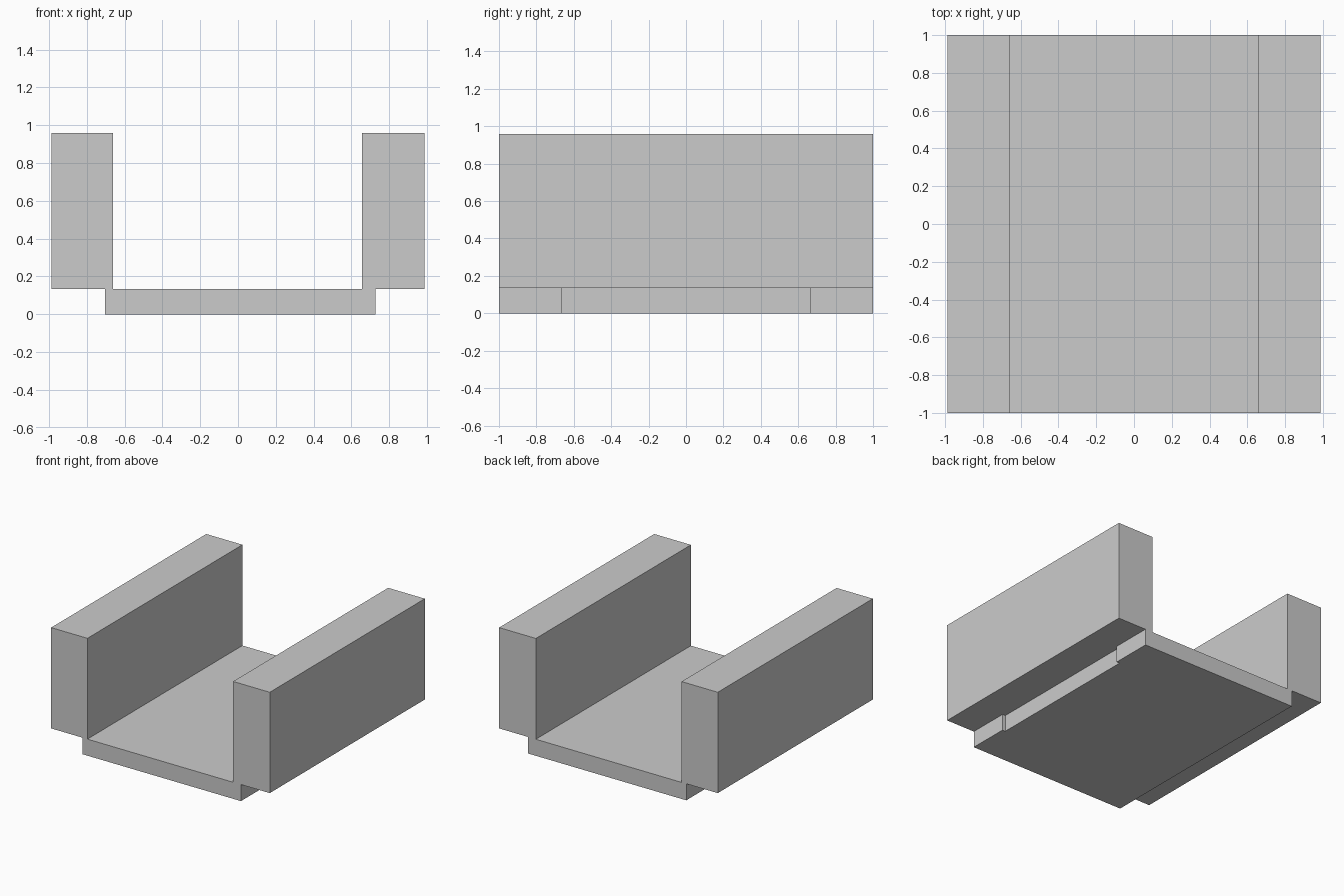
import bpy, bmesh

if "Cube" in bpy.data.objects:
    bpy.data.objects.remove(bpy.data.objects["Cube"])

OUT, IN_L, IN_R = 0.987, -0.66, 0.656      # wall faces
BASE_L, BASE_R = -0.703, 0.727             # base plate sides
FLOOR, TOP = 0.135, 0.958


def prism(name, points, direction):
    """Extrude a closed outline along a direction."""
    bm = bmesh.new()
    face = bm.faces.new([bm.verts.new(p) for p in points])
    grown = bmesh.ops.extrude_face_region(bm, geom=[face])["geom"]
    verts = [v for v in grown if isinstance(v, bmesh.types.BMVert)]
    bmesh.ops.translate(bm, verts=verts, vec=direction)
    bmesh.ops.recalc_face_normals(bm, faces=bm.faces)
    mesh = bpy.data.meshes.new(name)
    bm.to_mesh(mesh)
    bm.free()
    obj = bpy.data.objects.new(name, mesh)
    bpy.context.collection.objects.link(obj)
    return obj


# channel: two thick walls joined by a thin, narrower base plate
profile = [(BASE_L, 0), (BASE_R, 0), (BASE_R, FLOOR), (OUT, FLOOR), (OUT, TOP),
           (IN_R, TOP), (IN_R, FLOOR), (IN_L, FLOOR), (IN_L, TOP),
           (-OUT, TOP), (-OUT, FLOOR), (BASE_L, FLOOR)]
channel = prism("channel", [(x, -1, z) for x, z in profile], (0, 2, 0))

# shallow recess along the middle of the base plate's right side
recess = [(0.70, -0.665), (0.80, -0.665), (0.80, 0.665), (0.70, 0.665)]
cutter = prism("recess_cutter", [(x, y, -0.1) for x, y in recess], (0, 0, 0.1 + FLOOR))
cutter.hide_render = True
cutter.hide_set(True)

cut = channel.modifiers.new("side_recess", 'BOOLEAN')
cut.operation = 'DIFFERENCE'
cut.solver = 'EXACT'
cut.object = cutter

# apply the cut and discard the helper
bpy.context.view_layer.objects.active = channel
channel.select_set(True)
bpy.ops.object.modifier_apply(modifier=cut.name)
bpy.data.objects.remove(cutter)
